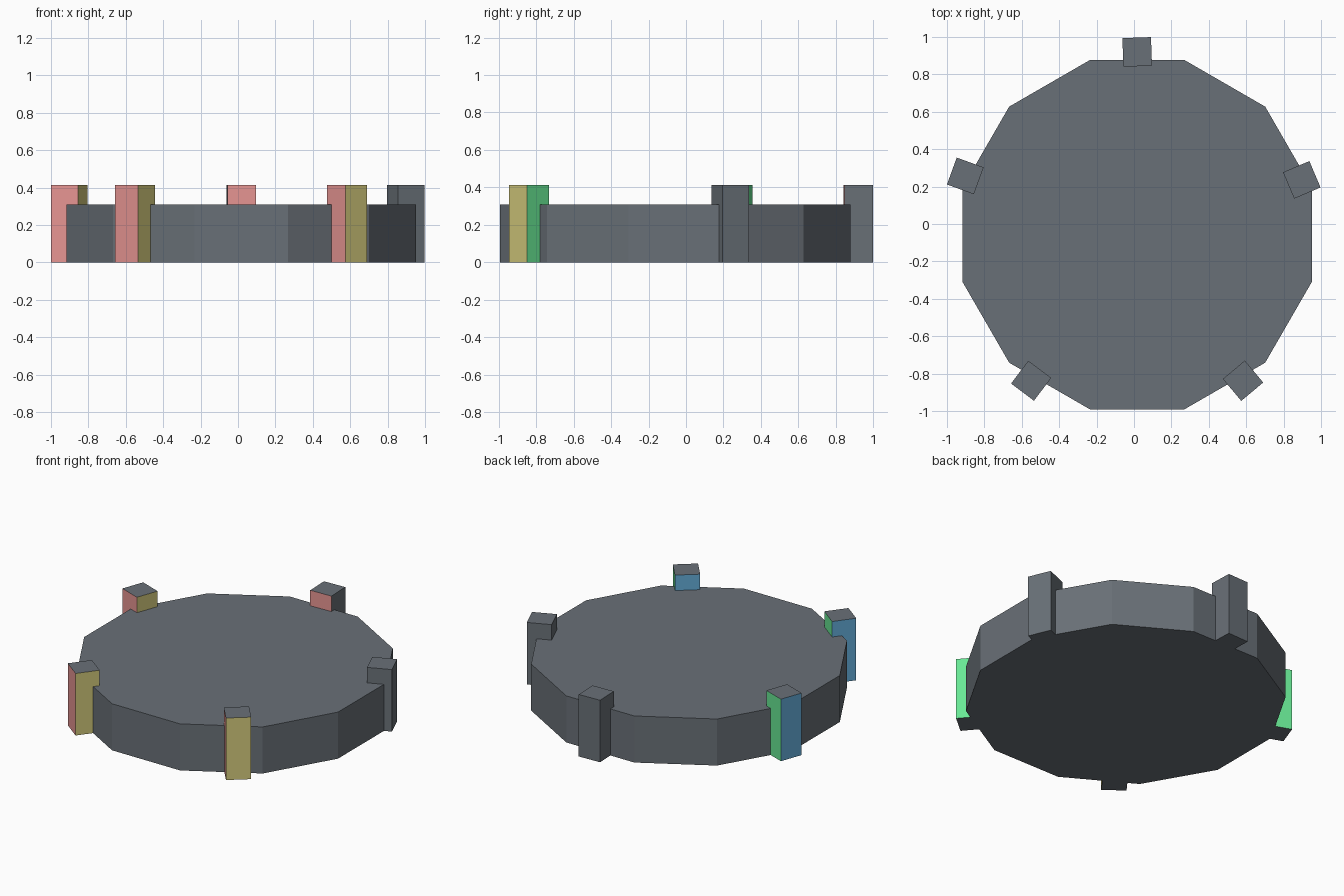
import bpy, bmesh, math
from mathutils import Matrix

if "Cube" in bpy.data.objects:
    bpy.data.objects.remove(bpy.data.objects["Cube"])


def srgb(r, g, b):
    def lin(c):
        c /= 255
        return c / 12.92 if c <= 0.04045 else ((c + 0.055) / 1.055) ** 2.4
    return (lin(r), lin(g), lin(b), 1)


def material(name, rgb):
    m = bpy.data.materials.new(name)
    m.diffuse_color = srgb(*rgb)
    m.use_nodes = True
    m.node_tree.nodes["Principled BSDF"].inputs["Base Color"].default_value = m.diffuse_color
    return m


GREY = material("slate grey", (105, 112, 119))
RED = material("soft red", (233, 151, 148))
YELLOW = material("mustard yellow", (214, 204, 125))
GREEN = material("bright green", (106, 235, 151))
BLUE = material("sky blue", (100, 173, 217))
MATS = [GREY, RED, YELLOW, GREEN, BLUE]


def add_object(name, bm, mats):
    mesh = bpy.data.meshes.new(name)
    bm.to_mesh(mesh)
    bm.free()
    for m in mats:
        mesh.materials.append(m)
    obj = bpy.data.objects.new(name, mesh)
    bpy.context.collection.objects.link(obj)
    return obj


# Twelve-sided platform
HEIGHT = 0.31
bm = bmesh.new()
bmesh.ops.create_cone(bm, cap_ends=True, segments=12, radius1=0.968,
                      radius2=0.968, depth=HEIGHT)
bmesh.ops.rotate(bm, verts=bm.verts, matrix=Matrix.Rotation(math.radians(15), 3, 'Z'))
platform = add_object("platform", bm, [GREY])
platform.location = (0.017, -0.057, HEIGHT / 2)


# Square rim posts, sides coloured by their local direction
def post(name, x, y, turn, red=True, others=True, side=0.153, height=0.413):
    bm = bmesh.new()
    bmesh.ops.create_cube(bm, size=1)
    bmesh.ops.scale(bm, vec=(side, side, height), verts=bm.verts)
    bm.normal_update()
    for f in bm.faces:
        n = f.normal
        if n.y < -0.5 and red:
            f.material_index = 1
        elif others and n.x > 0.5:
            f.material_index = 2
        elif others and n.y > 0.5:
            f.material_index = 3
        elif others and n.x < -0.5:
            f.material_index = 4
    obj = add_object(name, bm, MATS)
    obj.location = (x, y, height / 2)
    obj.rotation_euler.z = math.radians(turn)


post("back_post", 0.017, 0.92, 2, others=False)
post("right_post", 0.897, 0.236, 23, red=False, others=False)
post("left_post", -0.902, 0.257, -20, )
post("front_left_post", -0.55, -0.838, -37)
post("front_right_post", 0.583, -0.838, -50)
